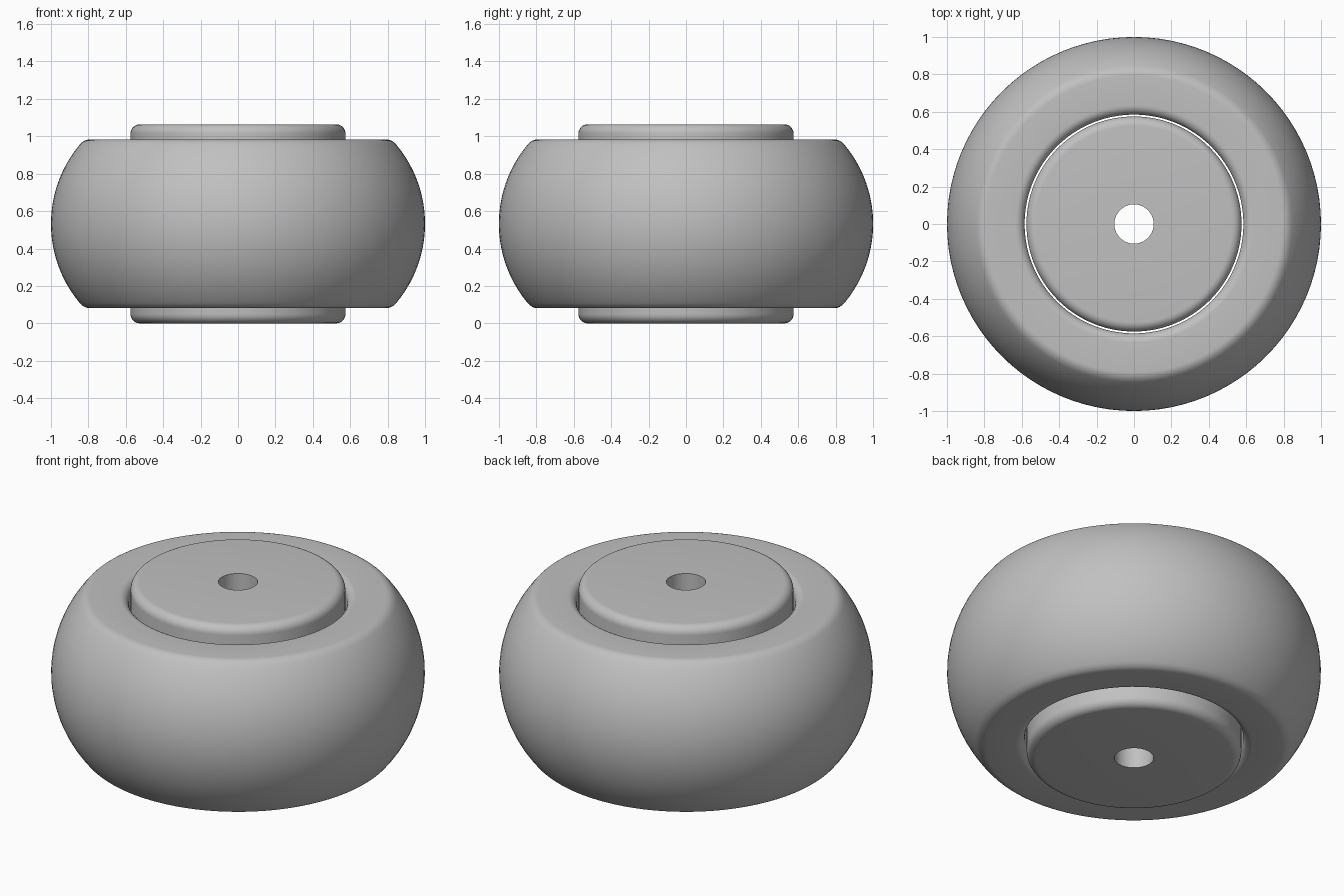
import bpy
import bmesh
from math import sin, cos, pi, sqrt, radians

if "Cube" in bpy.data.objects:
    bpy.data.objects.remove(bpy.data.objects["Cube"])

SEGMENTS = 96
MID = 0.532           # height of the axle's centre plane
HUB_HALF = 0.532
TIRE_HALF = 0.451
BULGE = 0.66          # radius of the rounded tread

grey = bpy.data.materials.new("plain grey")
grey.use_nodes = True
colour = (0.53, 0.53, 0.53, 1)
grey.diffuse_color = colour
grey.node_tree.nodes["Principled BSDF"].inputs["Base Color"].default_value = colour


def fillet(cr, cz, rad, start, end, steps=8):
    """Arc of (radius, height) points, angles in degrees."""
    angles = [radians(start + (end - start) * i / steps) for i in range(steps + 1)]
    return [(cr + rad * cos(a), cz + rad * sin(a)) for a in angles]


def lathe(name, upper):
    """Mirror the upper half profile, then revolve the closed loop."""
    profile = upper + [(r, -z) for r, z in reversed(upper)]
    bm = bmesh.new()
    rings = []
    for r, z in profile:
        ring = []
        for i in range(SEGMENTS):
            a = 2 * pi * i / SEGMENTS
            ring.append(bm.verts.new((r * cos(a), r * sin(a), z + MID)))
        rings.append(ring)
    for k, a in enumerate(rings):
        b = rings[(k + 1) % len(rings)]
        for i in range(SEGMENTS):
            j = (i + 1) % SEGMENTS
            bm.faces.new((a[i], a[j], b[j], b[i]))
    bmesh.ops.recalc_face_normals(bm, faces=bm.faces)
    mesh = bpy.data.meshes.new(name)
    bm.to_mesh(mesh)
    bm.free()
    mesh.materials.append(grey)
    obj = bpy.data.objects.new(name, mesh)
    bpy.context.collection.objects.link(obj)
    bpy.ops.object.select_all(action="DESELECT")
    obj.select_set(True)
    bpy.context.view_layer.objects.active = obj
    bpy.ops.object.shade_smooth_by_angle(angle=radians(35))
    return obj


# Hub: bored cylinder with rounded rims
lathe("hub", [(0.105, HUB_HALF)] + fillet(0.525, HUB_HALF - 0.05, 0.05, 90, 0))

# Tire: rounded bore edge, flat side wall, softened shoulder, bulging tread
bore = fillet(0.635, TIRE_HALF - 0.05, 0.05, 180, 90)


def tread(z):
    return 1 - BULGE + sqrt(BULGE ** 2 - z ** 2)


low = TIRE_HALF - 0.027
corner = tread(TIRE_HALF)
p0, p1, p2 = (corner - 0.03, TIRE_HALF), (corner, TIRE_HALF), (tread(low), low)
shoulder = []
for i in range(7):
    t = i / 6
    shoulder.append(tuple((1 - t) ** 2 * a + 2 * t * (1 - t) * b + t * t * c
                          for a, b, c in zip(p0, p1, p2)))
bulge = [(tread(low * (1 - i / 12.5)), low * (1 - i / 12.5)) for i in range(1, 13)]
lathe("tire", bore + shoulder + bulge)
